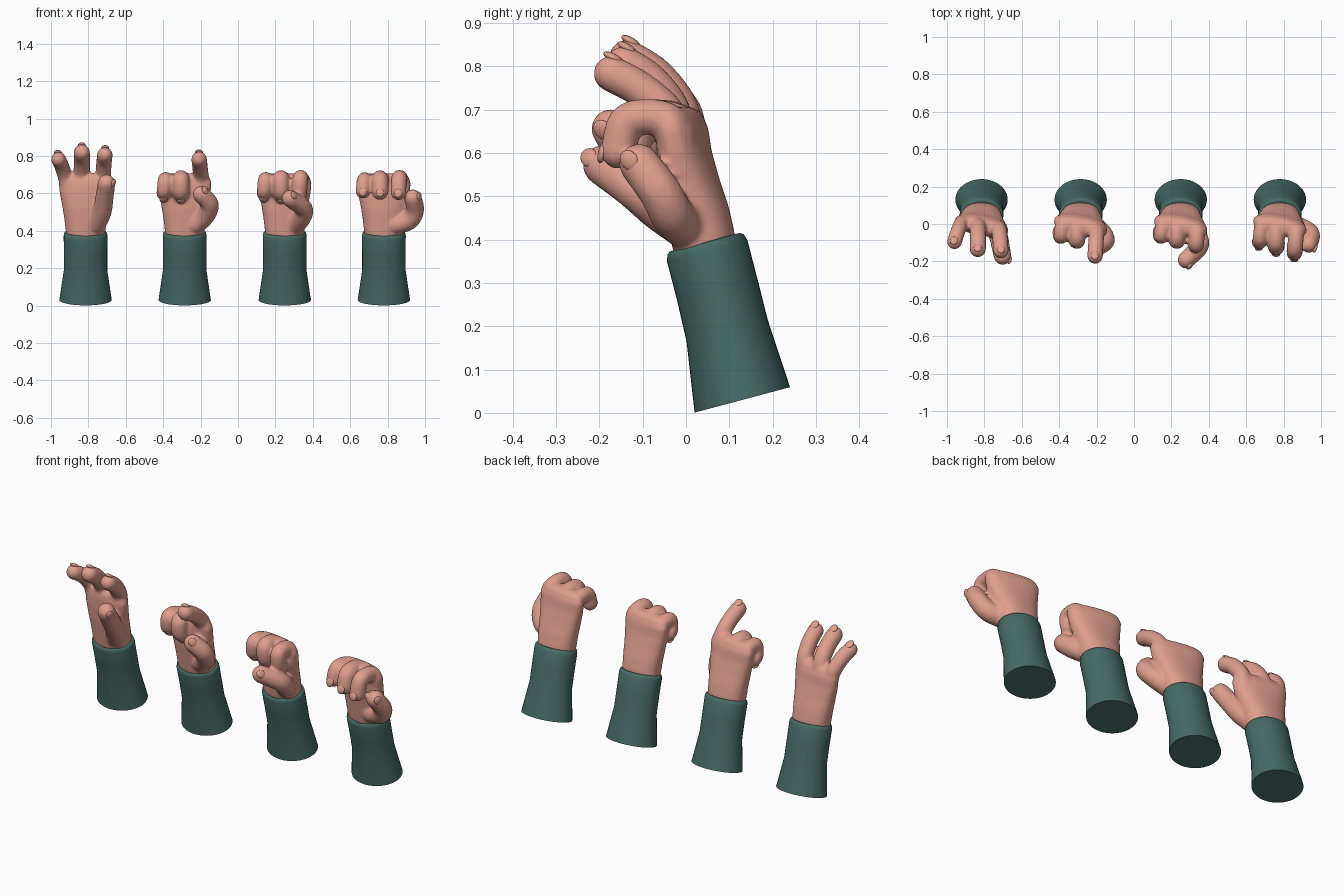
import bpy, bmesh, math
from mathutils import Vector, Matrix

if "Cube" in bpy.data.objects:
    bpy.data.objects.remove(bpy.data.objects["Cube"])


def material(name, rgb):
    m = bpy.data.materials.new(name)
    m.diffuse_color = (*rgb, 1)
    m.use_nodes = True
    m.node_tree.nodes["Principled BSDF"].inputs["Base Color"].default_value = m.diffuse_color
    return m


SKIN = material("skin", (0.74, 0.345, 0.275))
CLOTH = material("green cloth", (0.062, 0.145, 0.128))


def make_object(bm, name, mat, x):
    me = bpy.data.meshes.new(name)
    bmesh.ops.recalc_face_normals(bm, faces=bm.faces)
    for f in bm.faces:
        f.smooth = True
    bm.to_mesh(me)
    bm.free()
    me.materials.append(mat)
    ob = bpy.data.objects.new(name, me)
    ob.location.x = x
    bpy.context.collection.objects.link(ob)
    return ob


def skin_rings(bm, rings):
    """Join rings of points into a closed surface; returns the first cap."""
    rings = [[bm.verts.new(p) for p in ring] for ring in rings]
    n = len(rings[0])
    for a, b in zip(rings, rings[1:]):
        for i in range(n):
            j = (i + 1) % n
            bm.faces.new((a[i], a[j], b[j], b[i]))
    bm.faces.new(rings[-1])
    return bm.faces.new(rings[0][::-1])


def loft(bm, sections, segs=40, power=1.0, twist=0.0):
    """Sections: centre y, centre z, half width, half depth."""
    rings = []
    for cy, cz, w, d in sections:
        rise = min(max((cz - 0.38) / 0.27, 0), 1) * twist   # turn towards knuckles
        tilt, ring = 0.26 - 0.9 * rise, []
        for i in range(segs):
            a = math.tau * i / segs
            c, s = math.cos(a), math.sin(a)
            u = math.copysign(abs(c) ** power, c) * w
            v = math.copysign(abs(s) ** power, s) * d
            ring.append((u, cy + v * math.cos(tilt) - rise * u, cz + v * math.sin(tilt)))
        rings.append(ring)
    return skin_rings(bm, rings)


def smooth_path(points, steps=6):
    """Catmull-Rom curve through the points."""
    p = [Vector(q) for q in points]
    p = [2 * p[0] - p[1]] + p + [2 * p[-1] - p[-2]]
    out = []
    for i in range(1, len(p) - 2):
        a, b, c, d = p[i - 1:i + 3]
        for k in range(steps):
            t = k / steps
            out.append(0.5 * (2 * b + (c - a) * t + (2 * a - 5 * b + 4 * c - d) * t * t
                              + (3 * b - a - 3 * c + d) * t ** 3))
    return out + [p[-2]]


def finger_path(x, scale, lean, bends, lengths):
    """Joint points from knuckle; each bend is degrees from upright to the front."""
    p = Vector((x, -0.005 - 0.16 * x, 0.635))
    pts = [p]
    for angle, length in zip(bends, lengths):
        a = math.radians(angle)
        p = p + Vector((lean, -math.sin(a), math.cos(a))) * length * scale
        pts.append(p)
    return pts


def digit(bm, nails, points, r, thumb):
    path = smooth_path(points)
    n = len(path)
    tans = [(path[min(i + 1, n - 1)] - path[max(i - 1, 0)]).normalized() for i in range(n)]
    tip, t = path[-1], tans[-1]
    # tube stations with a dome at both ends: centre, direction, radius
    dome = [math.radians(a) for a in (80, 60, 40, 20)]
    stations = [(path[0] - tans[0] * r * math.sin(a), tans[0], r * math.cos(a)) for a in dome]
    stations += [(q, d, r + (0.006 * (1 - i / n) if thumb else 0))
                 for i, (q, d) in enumerate(zip(path, tans))]
    stations += [(tip + t * r * math.sin(a), t, r * math.cos(a)) for a in dome[::-1]]
    side, rings = Vector((1, 0.1, 0.05)), []
    for q, d, rad in stations:
        side = (side - d * side.dot(d)).normalized()
        up = d.cross(side)
        rings.append([q + (side * math.cos(math.tau * k / 16)
                           + up * math.sin(math.tau * k / 16)) * rad for k in range(16)])
    skin_rings(bm, rings)
    # nail on the back of the tip
    hint = Vector((0.7, -0.6, 0.3)) if thumb else t.cross(Vector((1, 0, 0)))
    nrm = (hint - t * hint.dot(t)).normalized()
    rot = Matrix((t, t.cross(nrm), nrm)).transposed().to_4x4()
    bmesh.ops.create_uvsphere(
        nails, u_segments=12, v_segments=8, radius=1,
        matrix=Matrix.Translation(tip + nrm * r * 0.83 + t * r * 0.3) @ rot
        @ Matrix.Diagonal((0.026, 0.022, 0.010, 1)))


PALM = [(.050, .34, .100, .068), (.040, .40, .106, .074), (.028, .46, .113, .072),
        (.010, .53, .124, .066), (-.004, .60, .138, .058), (-.010, .655, .144, .053),
        (-.016, .690, .132, .042), (-.020, .706, .10, .02)]

SLEEVE = [(.130, .030, .140, .114), (.095, .190, .116, .097), (.072, .285, .116, .096),
          (.049, .374, .117, .096), (.045, .389, .114, .091), (.043, .394, .104, .083),
          (.045, .375, .09, .06)]

# finger poses: joint bends, joint lengths
OPEN = ((12, 38, 57), (.075, .088, .075))
POINT = ((25, 50, 62), (.07, .08, .07))
FIST = ((30, 90, 180, 230), (.045, .06, .058, .03))
CLAW = ((35, 92, 162), (.05, .08, .07))

# each hand: name, x, poses and lengths of little, middle, index, then thumb joints
HANDS = [
    ("open_hand", -0.815, (OPEN, OPEN, OPEN), (.8, 1, .93),
     [(.088, -.06, .50), (.1, -.11, .57), (.112, -.172, .655)]),
    ("pointing_hand", -0.285, (FIST, FIST, POINT), (.88, 1, 1),
     [(.11, -.04, .48), (.133, -.09, .54), (.09, -.125, .595)]),
    ("fist_hand", 0.25, (FIST, FIST, FIST), (.88, 1, 1.08),
     [(.09, -.06, .47), (.1, -.12, .52), (.03, -.192, .572)]),
    ("clawed_hand", 0.78, (CLAW, CLAW, CLAW), (.82, .95, 1.05),
     [(.135, -.03, .455), (.166, -.06, .51), (.155, -.108, .575)]),
]

for name, x, poses, scales, thumb in HANDS:
    # hand: palm and digits fused into one soft skin
    hand, nails = bmesh.new(), bmesh.new()
    loft(hand, PALM, power=0.85, twist=0.18)
    for k, (pose, scale) in enumerate(zip(poses, scales)):
        lean = (-0.26, 0, 0.06)[k] if pose is OPEN else (-0.1, 0, -0.06)[k]
        pts = finger_path((-.095, -.02, .09)[k], scale, lean, *pose)
        digit(hand, nails, pts, (.040, .044, .042)[k], False)
    digit(hand, nails, [(.055, 0, .43)] + thumb, .047, True)
    ob = make_object(hand, name, SKIN, x)
    rm = ob.modifiers.new("fuse", 'REMESH')
    rm.mode = 'VOXEL'
    rm.voxel_size = 0.009
    rm.use_smooth_shade = True
    sm = ob.modifiers.new("soften", 'SMOOTH')
    sm.factor = 0.5
    sm.iterations = 4
    make_object(nails, name + "_nails", SKIN, x)

    # sleeve with crisp flat bottom
    bm = bmesh.new()
    for e in loft(bm, SLEEVE).edges:
        e.smooth = False
    make_object(bm, name + "_sleeve", CLOTH, x)
